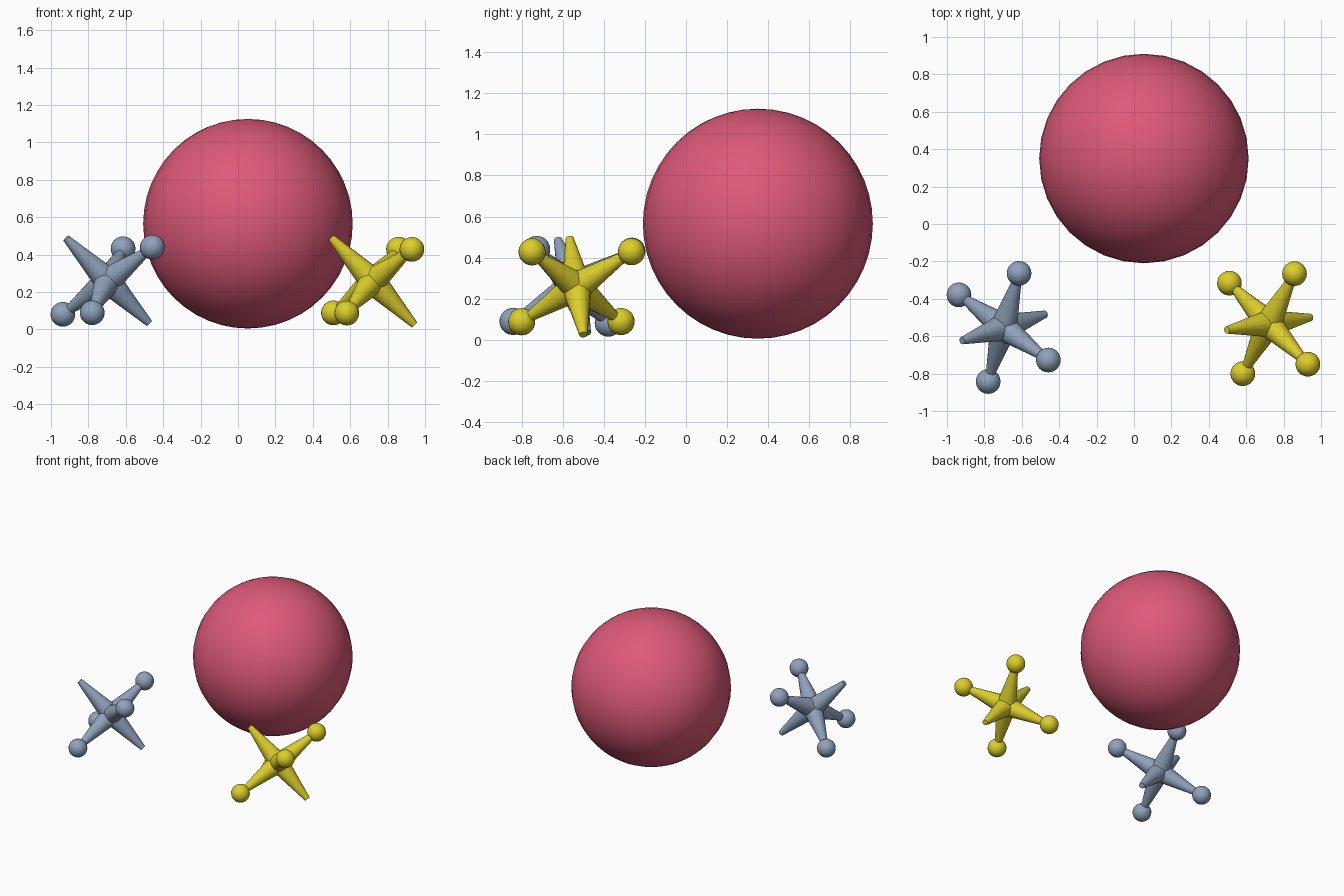
import bpy
from mathutils import Vector

if "Cube" in bpy.data.objects:
    bpy.data.objects.remove(bpy.data.objects["Cube"])


def material(name, rgb):
    m = bpy.data.materials.new(name)
    m.diffuse_color = (*rgb, 1)
    m.use_nodes = True
    m.node_tree.nodes["Principled BSDF"].inputs["Base Color"].default_value = m.diffuse_color
    return m


def finish(name, mat, angle=0.8):
    ob = bpy.context.object
    ob.name = name
    ob.data.materials.append(mat)
    bpy.ops.object.shade_smooth_by_angle(angle=angle)
    return ob


def sphere(name, centre, radius, mat, segs, rings):
    bpy.ops.mesh.primitive_uv_sphere_add(segments=segs, ring_count=rings,
                                         radius=radius, location=centre)
    return finish(name, mat)


def jack(name, centre, u, v, mat):
    """Six tapered arms on three perpendicular axes; four end in balls."""
    c = Vector(centre)
    u = Vector(u).normalized()
    v = Vector(v)
    v = (v - u * v.dot(u)).normalized()
    w = u.cross(v)
    for label, axis, knobbed in (("a", u, True), ("b", v, True), ("c", w, False)):
        for side in (1, -1):
            d = axis * side
            tag = f"{name}_{label}{'_plus' if side > 0 else '_minus'}"
            # tapered arm with a blunt flat tip
            bpy.ops.mesh.primitive_cone_add(
                vertices=16, radius1=0.073, radius2=0.02, depth=0.325,
                location=c + d * 0.1625,
                rotation=d.to_track_quat('Z', 'Y').to_euler())
            finish(tag + "_arm", mat)
            # round knob
            if knobbed:
                sphere(tag + "_knob", c + d * 0.346, 0.066, mat, 24, 16)


pink = material("pink rubber", (0.72, 0.10, 0.19))
grey = material("blue grey metal", (0.28, 0.36, 0.50))
yellow = material("yellow metal", (0.72, 0.62, 0.025))

# bouncing ball
sphere("ball", (0.053, 0.35, 0.565), 0.56, pink, 32, 24)

# two jacks lying in front of the ball
jack("grey_jack", (-0.697, -0.553, 0.26), (0.24, -0.175, 0.18), (0.085, 0.285, 0.172), grey)
jack("yellow_jack", (0.72, -0.533, 0.258), (0.21, -0.217, 0.17), (0.14, 0.265, 0.172), yellow)
